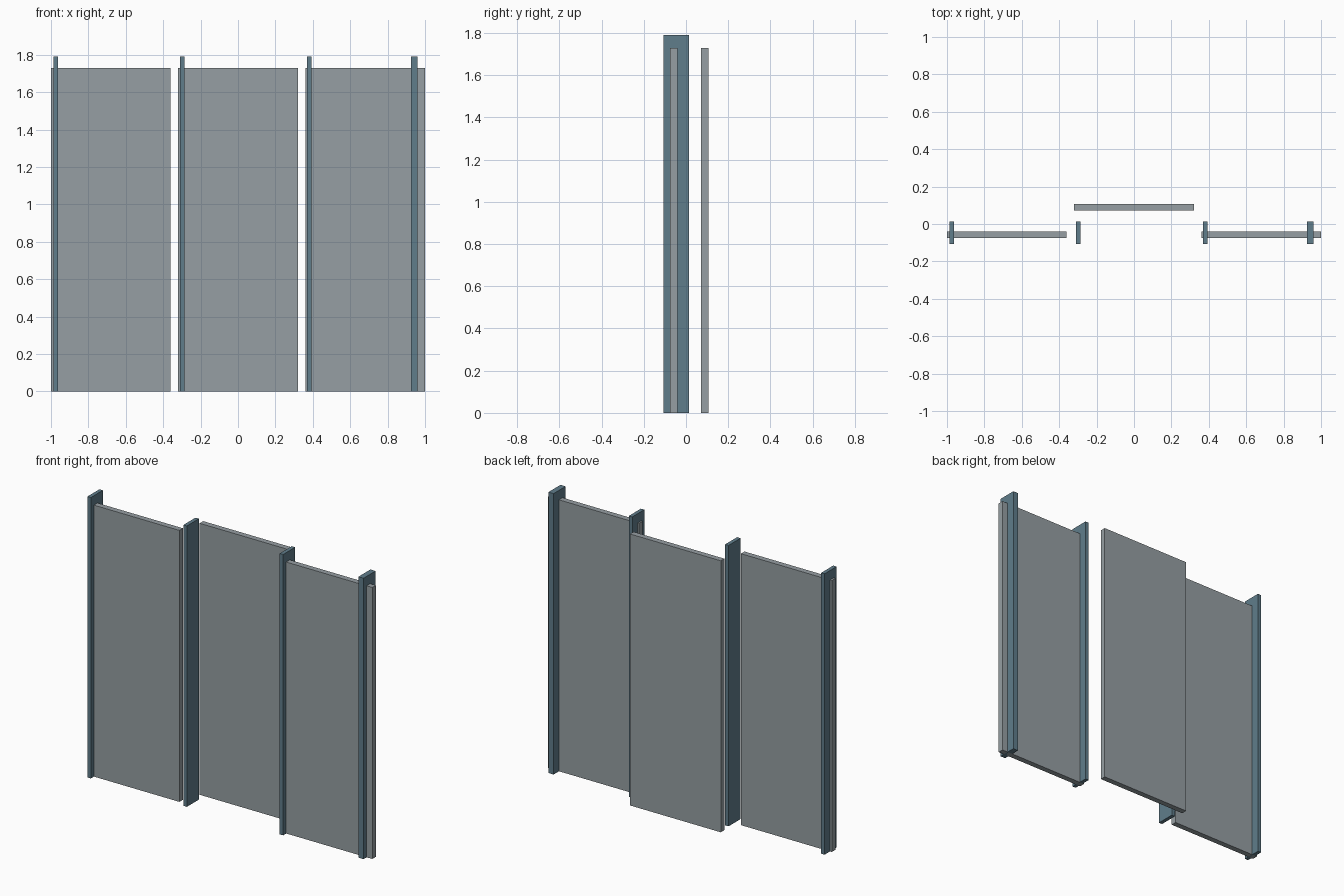
import bpy

if "Cube" in bpy.data.objects:
    bpy.data.objects.remove(bpy.data.objects["Cube"])


def material(name, rgb):
    m = bpy.data.materials.new(name)
    lin = [((c / 255 + 0.055) / 1.055) ** 2.4 for c in rgb]
    m.diffuse_color = (*lin, 1)
    m.use_nodes = True
    m.node_tree.nodes["Principled BSDF"].inputs["Base Color"].default_value = m.diffuse_color
    return m


PANEL = material("pale grey panel", (150, 159, 163))
POST = material("blue grey metal", (96, 125, 139))


def box(name, x, y, z, mat):
    """Box from (min, max) ranges on each axis."""
    bpy.ops.mesh.primitive_cube_add(size=1, location=[sum(r) / 2 for r in (x, y, z)])
    ob = bpy.context.object
    ob.name = name
    ob.scale = [r[1] - r[0] for r in (x, y, z)]
    bpy.ops.object.transform_apply(location=False, rotation=False, scale=True)
    ob.data.materials.append(mat)


# Sliding panels: outer two on the front track, middle one on the back track
front, back = (-0.076, -0.040), (0.071, 0.107)
for name, x0, y in (("left_panel", -1.0, front),
                    ("middle_panel", -0.32, back),
                    ("right_panel", 0.36, front)):
    box(name, (x0, x0 + 0.64), y, (0, 1.73), PANEL)

# Upright posts, the last one wider
for name, x0, w in (("left_post", -0.987, 0.024),
                    ("left_middle_post", -0.31, 0.024),
                    ("right_middle_post", 0.369, 0.024),
                    ("right_post", 0.924, 0.036)):
    box(name, (x0, x0 + w), (-0.107, 0.014), (0, 1.79), POST)
